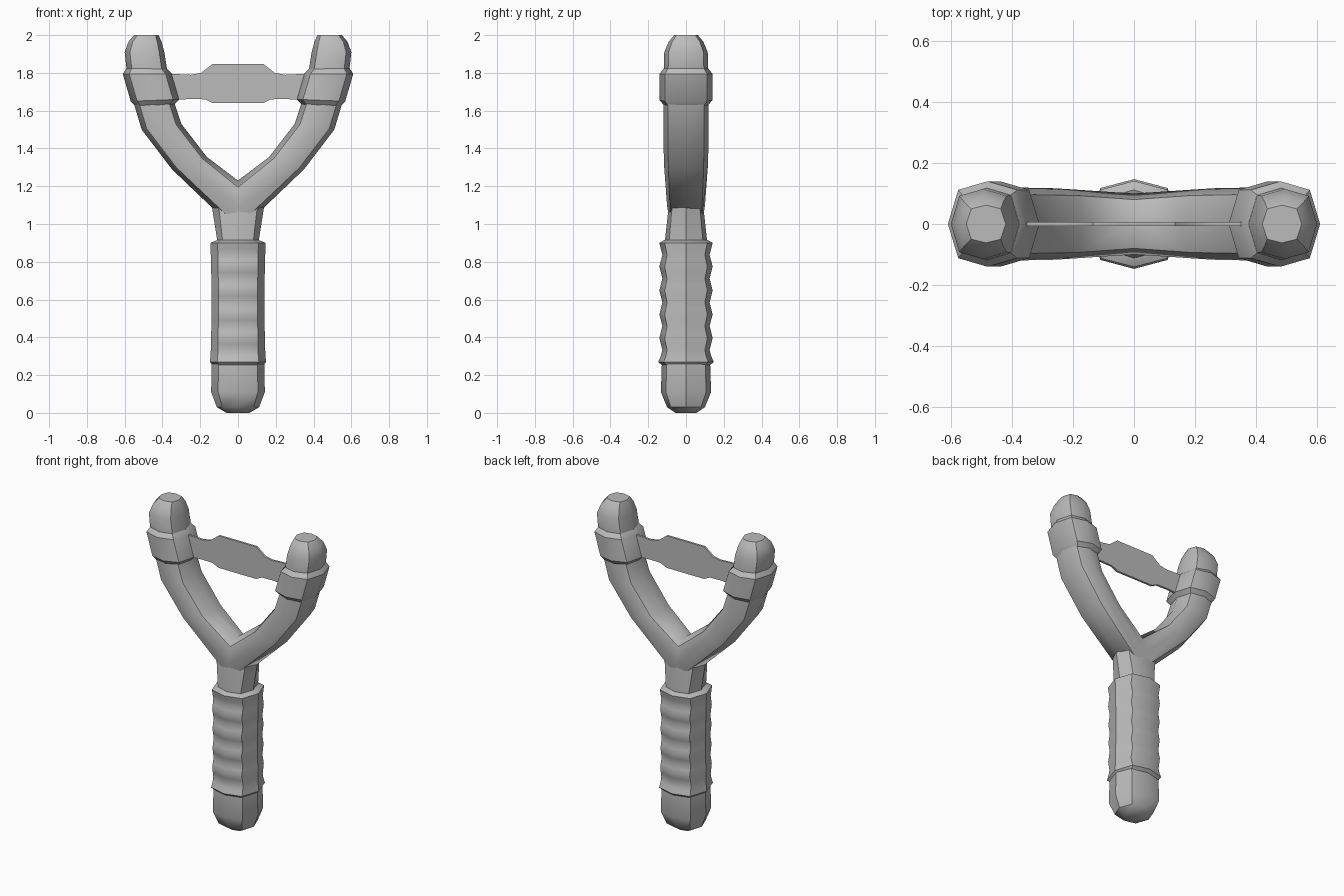
import bpy
import bmesh
import math

cube = bpy.data.objects.get("Cube")
if cube:
    bpy.data.objects.remove(cube, do_unlink=True)

grey = bpy.data.materials.new("mid grey")
grey.use_nodes = True
colour = (0.5, 0.5, 0.5, 1)
grey.diffuse_color = colour
grey.node_tree.nodes["Principled BSDF"].inputs["Base Color"].default_value = colour


def finish(name, bm, mirror=False, angle=35):
    bmesh.ops.recalc_face_normals(bm, faces=bm.faces)
    mesh = bpy.data.meshes.new(name)
    bm.to_mesh(mesh)
    bm.free()
    mesh.materials.append(grey)
    obj = bpy.data.objects.new(name, mesh)
    bpy.context.collection.objects.link(obj)
    if mirror:
        mod = obj.modifiers.new("Mirror", 'MIRROR')
        mod.use_clip = True
    bpy.ops.object.select_all(action='DESELECT')
    obj.select_set(True)
    bpy.context.view_layer.objects.active = obj
    bpy.ops.object.shade_smooth_by_angle(angle=math.radians(angle))
    return obj


def loft(name, sections, mirror=False, cap_start=True):
    """Eight-sided tube; a section is (outer x, outer z, inner x, inner z, half depth)."""
    bm = bmesh.new()
    unit = [(1, 0), (.74, .8), (0, 1), (-.74, .8),
            (-1, 0), (-.74, -.8), (0, -1), (.74, -.8)]
    rings = []
    for ox, oz, ix, iz, d in sections:
        cx, cz, hx, hz = (ox + ix) / 2, (oz + iz) / 2, (ox - ix) / 2, (oz - iz) / 2
        rings.append([bm.verts.new((cx + u * hx, v * d, cz + u * hz)) for u, v in unit])
    for a, b in zip(rings, rings[1:]):
        for i in range(8):
            j = (i + 1) % 8
            bm.faces.new((a[i], a[j], b[j], b[i]))
    if cap_start:
        bm.faces.new(rings[0])
    bm.faces.new(rings[-1])
    return finish(name, bm, mirror)


def upright(name, levels):
    """Vertical tube from (height, half width, half depth) levels."""
    return loft(name, [(w, z, -w, z, d) for z, w, d in levels])


# Rounded butt and the neck that carries the fork
upright("butt", [(0, .06, .055), (.03, .112, .1), (.11, .142, .133), (.26, .14, .128)])
upright("neck", [(.25, .125, .11), (.9, .108, .113), (1.09, .138, .092)])

# Grip with finger ridges on the front and back
levels = [(.25, .132, .125), (.27, .149, .147)]
steps = 20
for i in range(1, steps + 1):
    t = i / steps
    wave = math.cos(t * 10 * math.pi)
    levels.append((.27 + .63 * t, .146 - .006 * math.sin(math.pi * t), .133 + .008 * wave))
levels.append((.915, .11, .115))
upright("grip", levels)

# Curved fork arms, joined on the centre plane
loft("fork_arms", [
    (0, .955, 0, 1.23, .1),
    (.35, 1.29, .165, 1.355, .117),
    (.51, 1.50, .3, 1.53, .12),
    (.555, 1.65, .34, 1.65, .118),
    (.59, 1.82, .375, 1.815, .118),
    (.6, 1.91, .39, 1.91, .115),
    (.58, 1.965, .405, 1.965, .092),
    (.55, 2.0, .42, 2.0, .062),
], mirror=True, cap_start=False)

# Collars tying the band to the arms
loft("band_collars", [
    (.535, 1.615, .335, 1.635, .113),
    (.568, 1.65, .31, 1.66, .14),
    (.61, 1.795, .35, 1.795, .14),
    (.59, 1.825, .375, 1.82, .118),
], mirror=True)

# Flat elastic band with a wider pouch in the middle
bm = bmesh.new()
outline = [(0, 1.64), (.135, 1.64), (.175, 1.66), (.25, 1.662), (.45, 1.65),
           (.45, 1.80), (.25, 1.79), (.195, 1.80), (.135, 1.847), (0, 1.847)]
half = .007
face = bm.faces.new([bm.verts.new((x, -half, z)) for x, z in outline])
made = bmesh.ops.extrude_face_region(bm, geom=[face])
bmesh.ops.translate(bm, vec=(0, 2 * half, 0),
                    verts=[g for g in made["geom"] if isinstance(g, bmesh.types.BMVert)])
seam = [f for f in bm.faces if all(abs(v.co.x) < .001 for v in f.verts)]
bmesh.ops.delete(bm, geom=seam, context='FACES')
finish("elastic_band", bm, mirror=True)
